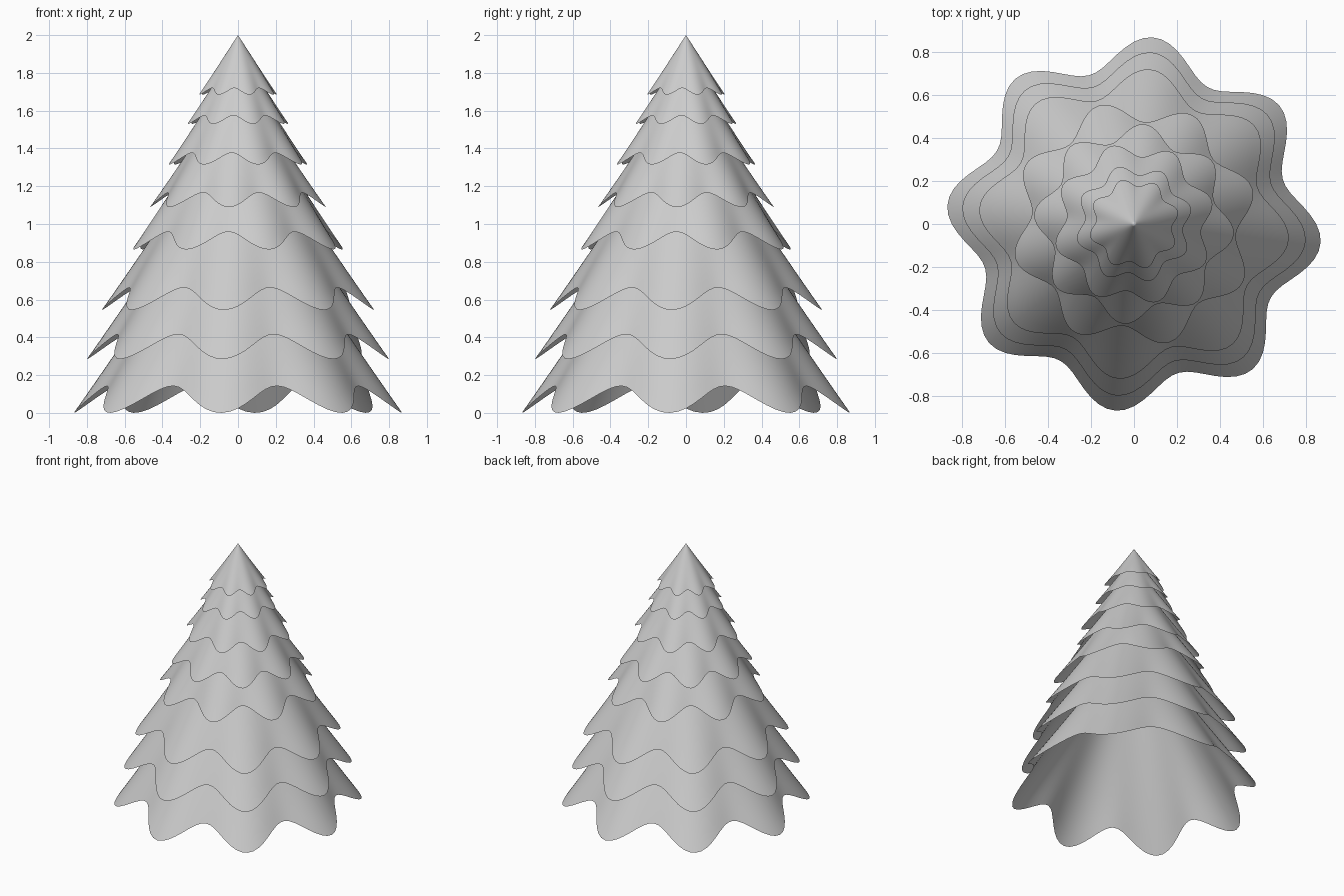
import bpy, bmesh
from math import sin, cos, pi, radians

if "Cube" in bpy.data.objects:
    bpy.data.objects.remove(bpy.data.objects["Cube"])

LOBES, SEGS, RINGS = 8, 128, 16
SLOPE = 1.486  # height of a tier per unit of lobe radius


def tier(name, z0, radius, lobe_angle):
    """Open cone whose skirt swells into rounded, drooping lobes."""
    height = radius * SLOPE
    bm = bmesh.new()
    apex = bm.verts.new((0, 0, z0 + height))
    prev = None
    for i in range(1, RINGS + 1):
        t = i / RINGS
        ring = []
        for j in range(SEGS):
            a = 2 * pi * j / SEGS
            wave = t ** 3 * cos(LOBES * (a - radians(lobe_angle)))
            r = radius * (0.914 * t + 0.086 * wave)
            drop = height * (0.945 * t + 0.055 * wave)
            ring.append(bm.verts.new((r * cos(a), r * sin(a), z0 + height - drop)))
        for j in range(SEGS):
            k = (j + 1) % SEGS
            if prev is None:
                bm.faces.new((apex, ring[j], ring[k]))
            else:
                bm.faces.new((prev[j], ring[j], ring[k], prev[k]))
        prev = ring
    for f in bm.faces:
        f.smooth = True
    mesh = bpy.data.meshes.new(name)
    bm.to_mesh(mesh)
    bm.free()
    obj = bpy.data.objects.new(name, mesh)
    bpy.context.collection.objects.link(obj)
    return obj


# Tiers from bottom to top: base height, lobe radius, direction of a lobe
A, B = -6, 16.5
tiers = [
    (0.0, 0.873, A), (0.285, 0.803, A), (0.545, 0.724, A), (0.865, 0.575, B),
    (1.09, 0.467, A), (1.315, 0.378, B), (1.53, 0.275, B), (1.685, 0.212, B),
]
for n, (z0, radius, angle) in enumerate(tiers, 1):
    tier(f"branch_tier_{n}", z0, radius, angle)
